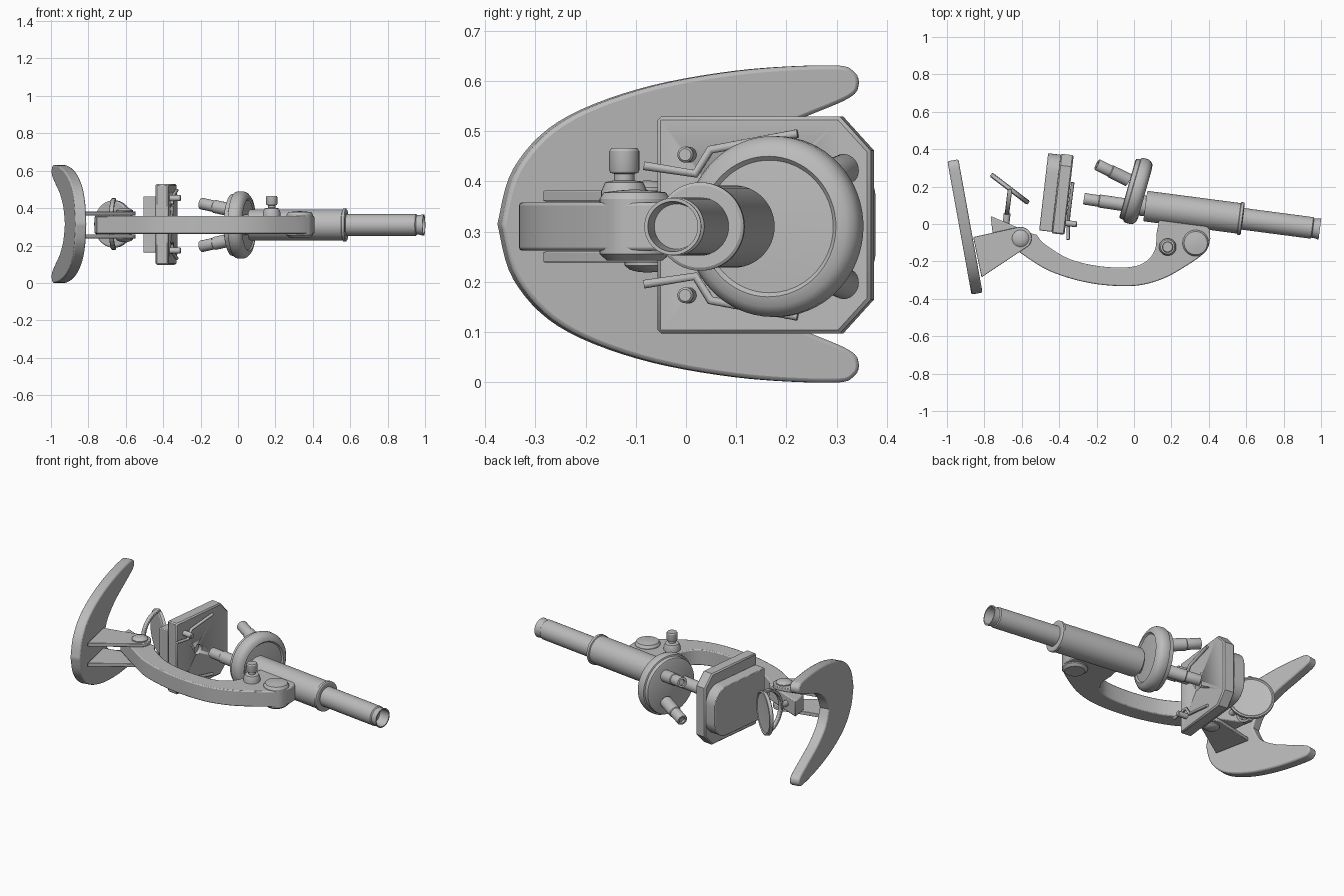
import bpy, bmesh, math
from mathutils import Vector, Matrix

if "Cube" in bpy.data.objects:
    bpy.data.objects.remove(bpy.data.objects["Cube"])

ZC = 0.31
grey = bpy.data.materials.new("grey_metal")
grey.diffuse_color = (0.5, 0.5, 0.5, 1)
grey.use_nodes = True
grey.node_tree.nodes["Principled BSDF"].inputs["Base Color"].default_value = grey.diffuse_color


def finish(bm, name, bevel=0, segs=2, angle=30):
    bmesh.ops.recalc_face_normals(bm, faces=bm.faces[:])
    me = bpy.data.meshes.new(name)
    bm.to_mesh(me)
    bm.free()
    ob = bpy.data.objects.new(name, me)
    bpy.context.collection.objects.link(ob)
    me.materials.append(grey)
    bpy.ops.object.select_all(action='DESELECT')
    ob.select_set(True)
    bpy.context.view_layer.objects.active = ob
    bpy.ops.object.shade_smooth_by_angle(angle=math.radians(angle))
    if bevel:
        m = ob.modifiers.new("bevel", 'BEVEL')
        m.width, m.segments = bevel, segs
        m.limit_method, m.angle_limit = 'ANGLE', math.radians(50)
    return ob


def prism(name, pts, origin, u, v, depth, bevel=0, segs=2):
    """Extrude a 2D outline (u, v plane) by depth along u x v."""
    o, u, v = Vector(origin), Vector(u).normalized(), Vector(v).normalized()
    bm = bmesh.new()
    f = bm.faces.new([bm.verts.new(o + u * a + v * b) for a, b in pts])
    r = bmesh.ops.extrude_face_region(bm, geom=[f])
    vs = [e for e in r['geom'] if isinstance(e, bmesh.types.BMVert)]
    bmesh.ops.translate(bm, verts=vs, vec=u.cross(v) * depth)
    return finish(bm, name, bevel, segs)


def lathe(name, prof, origin, axis, n=48):
    """Revolve (radius, height) points about an axis."""
    q = Vector((0, 0, 1)).rotation_difference(Vector(axis).normalized())
    mat = Matrix.Translation(origin) @ q.to_matrix().to_4x4()
    bm = bmesh.new()
    vs = [bm.verts.new(mat @ Vector((r, 0, h))) for r, h in prof]
    edges = [bm.edges.new(p) for p in zip(vs, vs[1:])]
    ax = mat.to_3x3() @ Vector((0, 0, 1))
    bmesh.ops.spin(bm, geom=vs + edges, cent=origin, axis=ax,
                   angle=2 * math.pi, steps=n, use_merge=True)
    bmesh.ops.remove_doubles(bm, verts=bm.verts[:], dist=1e-5)
    return finish(bm, name)


def spline(pts, k=6):
    """Smooth open curve through the points."""
    p = [Vector(a) for a in [pts[0]] + list(pts) + [pts[-1]]]
    out = []
    for a, b, c, d in zip(p, p[1:], p[2:], p[3:]):
        for i in range(k):
            t = i / k
            out.append(tuple(0.5 * (2 * b + (c - a) * t + (2 * a - 5 * b + 4 * c - d) * t * t
                                    + (3 * b - a - 3 * c + d) * t ** 3)))
    return out + [tuple(pts[-1])]


def arc(cx, cy, r, a0, a1, n=10):
    return [(cx + r * math.cos(math.radians(a0 + (a1 - a0) * i / n)),
             cy + r * math.sin(math.radians(a0 + (a1 - a0) * i / n))) for i in range(n + 1)]


def rod(name, pts, r):
    cu = bpy.data.curves.new(name, 'CURVE')
    cu.dimensions, cu.bevel_depth, cu.bevel_resolution, cu.use_fill_caps = '3D', r, 3, True
    s = cu.splines.new('POLY')
    s.points.add(len(pts) - 1)
    for p, c in zip(s.points, pts):
        p.co = (*c, 1)
    cu.materials.append(grey)
    ob = bpy.data.objects.new(name, cu)
    bpy.context.collection.objects.link(ob)


X, Y, Z = (1, 0, 0), (0, 1, 0), (0, 0, 1)

# Horseshoe foot: half outline mirrored about its centre line
half = spline([(-.372, 0), (-.34, .11), (-.25, .203), (-.09, .268), (.107, .305), (.296, .316),
               (.342, .303), (.351, .275), (.33, .25), (.242, .213), (.1, .155), (0, .085),
               (-.045, 0)])
outline = half + [(a, -b) for a, b in half[-2:0:-1]]
prism("foot", outline, (-.935, -.011, .315), (-.178, .984, 0), Z, .06, .008)

# Hinge bracket cheeks, one each side of the arm
cheek = [(-.86, -.07)] + arc(-.607, -.075, .06, 105, -50) + [(-.815, -.285)]
for s in (-1, 1):
    prism("bracket_cheek", cheek, (0, 0, ZC + s * .061 - .011), X, Y, .022, .003)
    lathe("pivot_cap", [(0, 0), (.045, 0), (.045, .008), (.035, .016), (.02, .02), (0, .022)],
          (-.607, -.077, ZC + s * .07), (0, 0, s))

# Curved arm with hinge tail
inner = spline([(-.52, -.058), (-.478, -.107), (-.345, -.187), (-.18, -.226), (-.02, -.23),
                (.067, -.198), (.113, -.134), (.12, -.054)])
outer = spline([(.408, -.08), (.38, -.15), (.27, -.23), (.136, -.3), (-.02, -.332), (-.24, -.315),
                (-.45, -.252), (-.6, -.16)])
arm = [(-.767, .043), (-.54, -.053)] + inner + [(.14, .05), (.36, .02), (.405, -.03)] + outer \
    + [(-.66, -.12), (-.755, -.055)]
prism("arm", arm, (0, 0, ZC - .048), X, Y, .096, .006)

# Focus hub and side knob
lathe("focus_hub", [(0, -.068), (.055, -.068), (.07, -.055), (.07, .055), (.062, .068),
                    (.03, .072), (0, .074)], (.33, -.102, ZC), Z)
lathe("focus_knob", [(0, .03), (.046, .03), (.046, .07), (.038, .088), (.02, .092), (.02, .105),
                     (.028, .107), (.03, .112), (.03, .15), (.026, .156), (0, .156)],
      (.18, -.123, ZC), Z, 32)

# Body tube with stepped draw tube and open eyepiece
axis = Vector((.991, -.13, 0)).normalized()
lathe("body_tube", [(0, -.04), (.055, -.04), (.055, 0), (.078, 0), (.082, .006), (.082, .505),
                    (.088, .508), (.088, .522), (.082, .526), (.058, .526), (.058, .9),
                    (.052, .905), (.052, .915), (.057, .937), (.057, .942), (.05, .942),
                    (.045, .88), (0, .88)], (.06, .096, ZC), axis)

# Revolving nosepiece
nose = Vector((.962, -.272, 0)).normalized()
hub = Vector((.013, .177, ZC))
lathe("nosepiece", [(0, -.05), (.155, -.05), (.165, -.046), (.168, -.025), (.176, -.022),
                    (.18, -.012), (.18, .014), (.174, .03), (.16, .043), (.14, .048),
                    (.132, .04), (.06, .046), (0, .046)], hub, nose, 64)

# Three objectives
for tip, root in (((-.268, .135, ZC), (-.03, .1, ZC)),
                  ((-.198, .318, ZC + .115), (-.03, .235, ZC + .078)),
                  ((-.198, .318, ZC - .115), (-.03, .235, ZC - .078))):
    d = Vector(root) - Vector(tip)
    L = d.length
    lathe("objective", [(0, .012), (.016, .012), (.018, 0), (.029, 0), (.031, .004), (.031, .08),
                        (.035, .084), (.035, L), (0, L)], tip, d, 32)

# Stage plate with clipped rear corners
U, N = Vector((.115, .993, 0)).normalized(), Vector((.993, -.115, 0)).normalized()
F = Vector((-.365, 0, .313))
plate = [(-.058, -.216), (.308, -.216), (.37, -.148), (.37, .148), (.308, .216), (-.058, .216)]
stage = prism("stage", plate, F - N * .07, U, Z, .07, .007, 1)
bm = bmesh.new()
q = N.to_track_quat('Z', 'Y').to_matrix().to_4x4()
bmesh.ops.create_cone(bm, cap_ends=True, segments=32, radius1=.03, radius2=.03, depth=.05,
                      matrix=Matrix.Translation(F + U * .12) @ q)
cutter = finish(bm, "stage_hole_cutter")
cutter.hide_render = True
cutter.hide_set(True)
b = stage.modifiers.new("hole", 'BOOLEAN')
b.object, b.solver = cutter, 'EXACT'

# Rounded pad under the stage
pad = [(-.05, -.15)] + arc(.265, -.05, .1, -90, 0) + arc(.265, .05, .1, 0, 90) + [(-.05, .15)]
prism("stage_pad", pad, F - N * .137, U, Z, .069, .004)

# Stage clips and their pins
for s in (-1, 1):
    lathe("clip_pin", [(0, -.01), (.016, -.01), (.016, .056), (.012, .06), (0, .06)],
          F + U * .005 + Vector((0, 0, s * .14)), N, 20)
    path = [(-.082, .118, .022), (.02, .102, .012), (.05, .15, .01), (.225, .182, .012)]
    rod("stage_clip", [F + U * a + N * h + Vector((0, 0, s * b)) for a, b, h in path], .009)

# Mirror disc held by a half-ring fork
mc = Vector((-.664, .188, ZC + .005))
lathe("mirror", [(0, -.013), (.118, -.013), (.126, -.008), (.126, .01), (.118, .013), (.112, .008),
                 (0, .004)], mc, (.607, .795, 0))
ring = arc(0, 0, .138, 0, -180, 24) + arc(0, 0, .122, -180, 0, 24)
prism("mirror_fork", ring, mc - Vector((.011, 0, 0)), (0, 0, -1), (.12, .99, 0), .024, .003)
rod("mirror_stem", [mc + Vector((-.014, -.13, 0)), (-.685, -.01, ZC)], .018)
